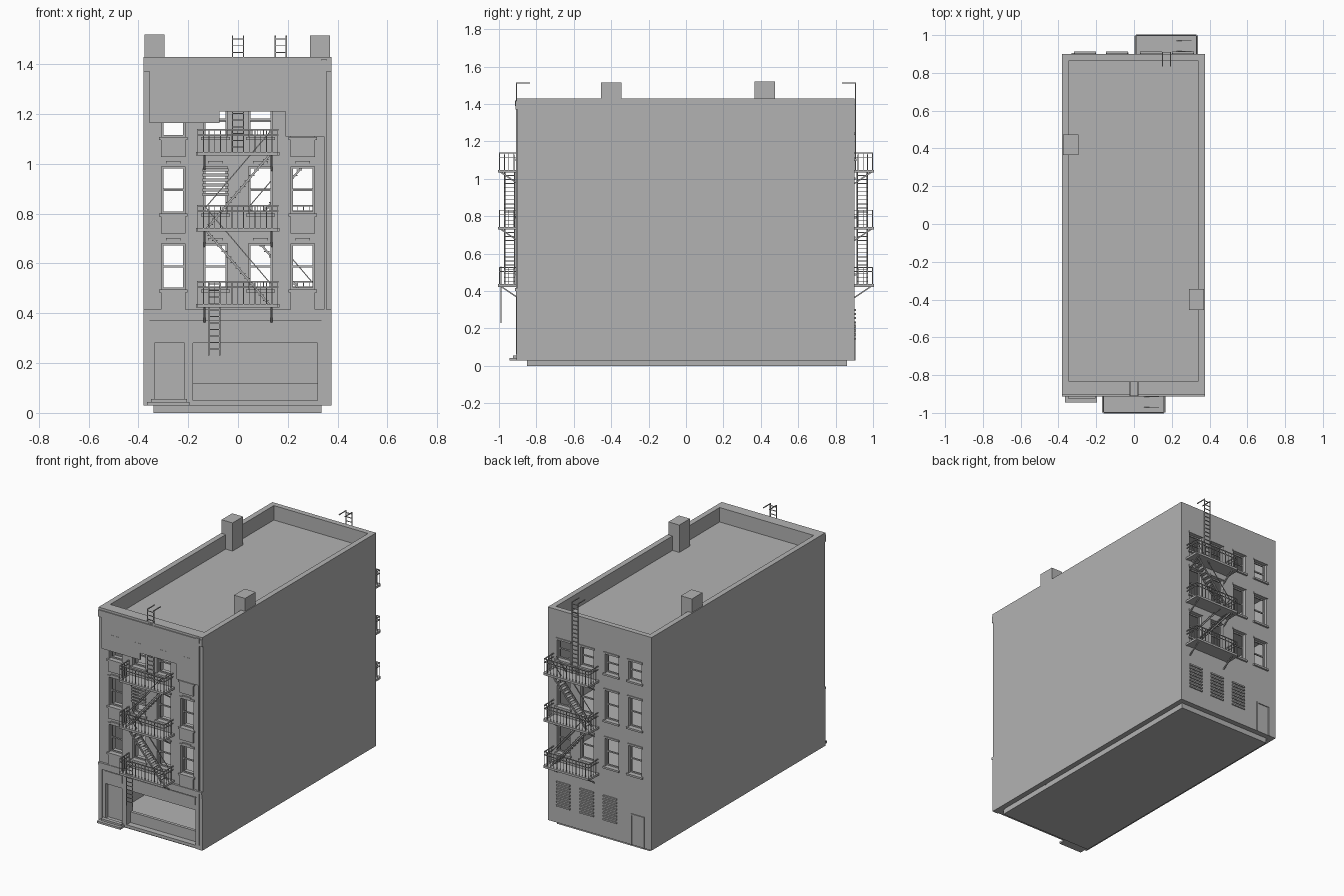
import bpy, bmesh
from mathutils import Vector, Matrix

cube = bpy.data.objects.get("Cube")
if cube:
    bpy.data.objects.remove(cube, do_unlink=True)

GREY = (0.45, 0.45, 0.45, 1)
mat = bpy.data.materials.new("plain grey")
mat.use_nodes = True
mat.diffuse_color = GREY
mat.node_tree.nodes["Principled BSDF"].inputs["Base Color"].default_value = GREY


def finish(name, bm):
    mesh = bpy.data.meshes.new(name)
    bm.to_mesh(mesh)
    bm.free()
    mesh.materials.append(mat)
    ob = bpy.data.objects.new(name, mesh)
    bpy.context.scene.collection.objects.link(ob)
    return ob


def box(bm, x0, x1, y0, y1, z0, z1):
    size = Matrix.Diagonal((abs(x1 - x0), abs(y1 - y0), abs(z1 - z0), 1))
    mid = Vector((x0 + x1, y0 + y1, z0 + z1)) / 2
    bmesh.ops.create_cube(bm, size=1, matrix=Matrix.Translation(mid) @ size)


def beam(bm, a, b, t=0.004):
    a, b = Vector(a), Vector(b)
    d = b - a
    m = Matrix.Translation((a + b) / 2) @ d.to_track_quat('Z', 'Y').to_matrix().to_4x4()
    bmesh.ops.create_cube(bm, size=1, matrix=m @ Matrix.Diagonal((t, t, d.length, 1)))


def boxes(name, items):
    bm = bmesh.new()
    for it in items:
        box(bm, *it)
    return finish(name, bm)


L, R, Y, BASE, TOP, ROOF = -0.38, 0.375, 0.9, 0.03, 1.43, 1.335
COLS = (-0.26, -0.09, 0.09, 0.26)
HALF = 0.048
FRONT_ROWS = ((0.495, 0.68), (0.80, 0.99), (1.108, 1.25))
BACK_ROWS = ((0.495, 0.68), (0.80, 0.995), (1.108, 1.235))


def wall(name, y, inward, thick, openings):
    """Sheet with rectangular openings, thickened inwards."""
    xs = sorted({L, R} | {v for o in openings for v in o[:2]})
    zs = sorted({BASE, TOP} | {v for o in openings for v in o[2:]})
    bm = bmesh.new()
    for xa, xb in zip(xs, xs[1:]):
        for za, zb in zip(zs, zs[1:]):
            cx, cz = (xa + xb) / 2, (za + zb) / 2
            if any(o[0] < cx < o[1] and o[2] < cz < o[3] for o in openings):
                continue
            pts = [(xa, y, za), (xb, y, za), (xb, y, zb), (xa, y, zb)]
            if inward < 0:
                pts.reverse()
            bm.faces.new([bm.verts.new(p) for p in pts])
    bmesh.ops.remove_doubles(bm, verts=bm.verts, dist=1e-5)
    ob = finish(name, bm)
    mod = ob.modifiers.new("thickness", 'SOLIDIFY')
    mod.thickness = thick
    mod.offset = -1


def window_holes(rows):
    return [(c - HALF, c + HALF, a, b) for c in COLS for a, b in rows]


# Shell: plinth, side walls, pierced end walls
boxes("plinth", [(-0.34, 0.335, -0.85, 0.86, 0, BASE + 0.005)])
boxes("side_walls", [(L, -0.345, -Y, Y, BASE, TOP), (0.34, R, -Y, Y, BASE, TOP)])
DOOR = (-0.335, -0.215, 0.05, 0.28)
SHOP = (-0.18, 0.32, 0.05, 0.28)
wall("front_wall", -Y, 1, 0.065, window_holes(FRONT_ROWS) + [DOOR, SHOP])
wall("back_wall", Y, -1, 0.035, window_holes(BACK_ROWS))

# Roof deck, storey floors and shop partition
boxes("roof_deck", [(L + 0.01, R - 0.01, -Y + 0.01, Y - 0.01, ROOF - 0.01, ROOF)])
for i, z in enumerate((0.04, 0.43, 0.735, 1.04)):
    bm = bmesh.new()
    bmesh.ops.create_grid(bm, x_segments=1, y_segments=1, size=1,
                          matrix=Matrix.Translation((0, 0, z)) @ Matrix.Diagonal((0.36, 0.88, 1, 1)))
    finish(f"floor_{i}", bm)
boxes("shop_partition", [(-0.36, 0.36, -0.45, -0.44, BASE, 0.43)])

# Chimneys
boxes("chimneys", [(-0.375, -0.295, 0.365, 0.475, 1.3, 1.52),
                   (0.29, 0.37, -0.455, -0.345, 1.3, 1.515)])

# Cornice, broken frieze, shop band, corner strip
boxes("cornice", [(L, R, -0.912, -Y, 1.37, 1.415), (L, R, -0.906, -Y, 1.415, TOP)])
boxes("frieze", [(-0.355, -0.075, -0.909, -Y, 1.165, 1.37),
                 (-0.075, 0.19, -0.909, -Y, 1.21, 1.37),
                 (0.19, 0.345, -0.909, -Y, 1.11, 1.37)])
boxes("shop_band", [(L, R, -0.908, -Y, 0.37, 0.40), (L, R, -0.914, -Y, 0.40, 0.415)])
boxes("corner_strips", [(0.345, 0.355, -0.91, -Y, 0.06, 1.40),
                        (0.333, 0.357, -0.913, -Y, 1.39, 1.42),
                        (L, -0.355, -0.906, -Y, BASE, 0.37),
                        (0.335, R, -0.906, -Y, BASE, 0.37)])

# Shop front details
boxes("stoop", [(-0.365, -0.195, -0.945, -Y, BASE, 0.043), (-0.35, -0.205, -0.925, -Y, 0.043, 0.055)])
boxes("entrance_door", [(-0.335, -0.215, -0.87, -0.86, 0.05, 0.28)])
boxes("shop_sill", [(-0.18, 0.32, -0.86, -0.84, 0.05, 0.12)])
boxes("transoms", [(-0.335, -0.21, -0.904, -Y, 0.315, 0.365), (-0.195, 0.32, -0.904, -Y, 0.315, 0.365)])


def window_trim(name, rows, y, s, panels):
    """Sills, lintels and sashes; s points outwards along y."""
    items = []
    for c in COLS:
        for a, b in rows:
            items.append((c - 0.058, c + 0.058, y, y + s * 0.012, a - 0.012, a))
            items.append((c - 0.055, c + 0.055, y, y + s * 0.006, b, b + 0.012))
            p, q = y - s * 0.028, y - s * 0.02
            m = (a + b) / 2
            for x in (c - HALF + 0.004, c + HALF - 0.004):
                items.append((x - 0.004, x + 0.004, p, q, a, b))
            for z in (a + 0.004, m, b - 0.004):
                items.append((c - HALF, c + HALF, p, q, z - 0.004, z + 0.004))
            if panels and abs(c) > 0.2:
                items.append((c - 0.05, c + 0.05, y, y + s * 0.01, a - 0.08, a - 0.012))
            if panels:
                items.append((c - 0.03, c + 0.03, y, y + s * 0.01, b + 0.012, b + 0.022))
    boxes(name, items)


window_trim("front_window_trim", FRONT_ROWS, -Y, -1, True)
window_trim("back_window_trim", BACK_ROWS, Y, 1, False)

# Louvres and rear door
boxes("window_blind", [(-0.142, -0.038, -0.908, -Y, 0.87 + i * 0.02, 0.882 + i * 0.02) for i in range(6)])
boxes("rear_louvres", [(c - 0.05, c + 0.05, Y, 0.908, z, z + 0.01)
                       for c in (0.26, 0.09, -0.08) for z in [0.14 + i * 0.022 for i in range(8)]])
boxes("rear_door", [(-0.33, -0.322, Y, 0.906, BASE, 0.235), (-0.238, -0.23, Y, 0.906, BASE, 0.235),
                    (-0.33, -0.23, Y, 0.906, 0.227, 0.235)])


def ladder(bm, x, y, z0, z1, half=0.022):
    for sx in (-half, half):
        beam(bm, (x + sx, y, z0), (x + sx, y, z1), 0.005)
    n = int((z1 - z0) / 0.027)
    for i in range(1, n + 1):
        z = z0 + (z1 - z0) * i / (n + 0.5)
        beam(bm, (x - half, y, z), (x + half, y, z))


def fire_escape(name, x, s, drop):
    """Three balconies, two flights and a roof ladder on side s of y."""
    near, far = s * Y, s * 0.997
    x0, x1 = x - 0.162, x + 0.16
    levels = (0.43, 0.735, 1.04)
    bm = bmesh.new()
    for z in levels:
        box(bm, x0, x1, near, far, z - 0.004, z + 0.004)
        for a, b in (((x0, far), (x1, far)), ((x0, near), (x0, far)), ((x1, near), (x1, far))):
            for h, t in ((0, 0.014), (0.075, 0.004), (0.097, 0.005)):
                beam(bm, (*a, z + h), (*b, z + h), t)
            n = 14 if a[1] == b[1] else 4
            for i in range(n + 1):
                p = Vector(a).lerp(Vector(b), i / n)
                beam(bm, (*p, z), (*p, z + 0.097), 0.003)
        for bx in (x - 0.135, x + 0.135):
            beam(bm, (bx, far, z), (bx, near, z - 0.065), 0.007)
    # Flights alternate direction
    for k, side in ((1, -1), (2, 1)):
        top = Vector((x + side * 0.13, 0, levels[k]))
        low = Vector((x - side * 0.13, 0, levels[k - 1]))
        ya, yb = s * 0.915, s * 0.97
        for yy in (ya, yb):
            off = Vector((0, yy, 0))
            beam(bm, top + off, low + off, 0.008)
            up = off + Vector((0, 0, 0.09))
            beam(bm, top + up, low + up)
        for i in range(1, 14):
            p = low.lerp(top, i / 14)
            box(bm, p.x - 0.011, p.x + 0.011, ya, yb, p.z - 0.002, p.z + 0.002)
    # Roof ladder hooked over the parapet
    ladder(bm, x, s * 0.907, 1.04, 1.515)
    for sx in (-0.022, 0.022):
        beam(bm, (x + sx, s * 0.907, 1.513), (x + sx, s * 0.835, 1.513), 0.005)
    if drop:
        ladder(bm, x - 0.095, s * 0.99, 0.23, 0.53)
    finish(name, bm)


fire_escape("front_fire_escape", 0, -1, True)
fire_escape("back_fire_escape", 0.172, 1, False)
